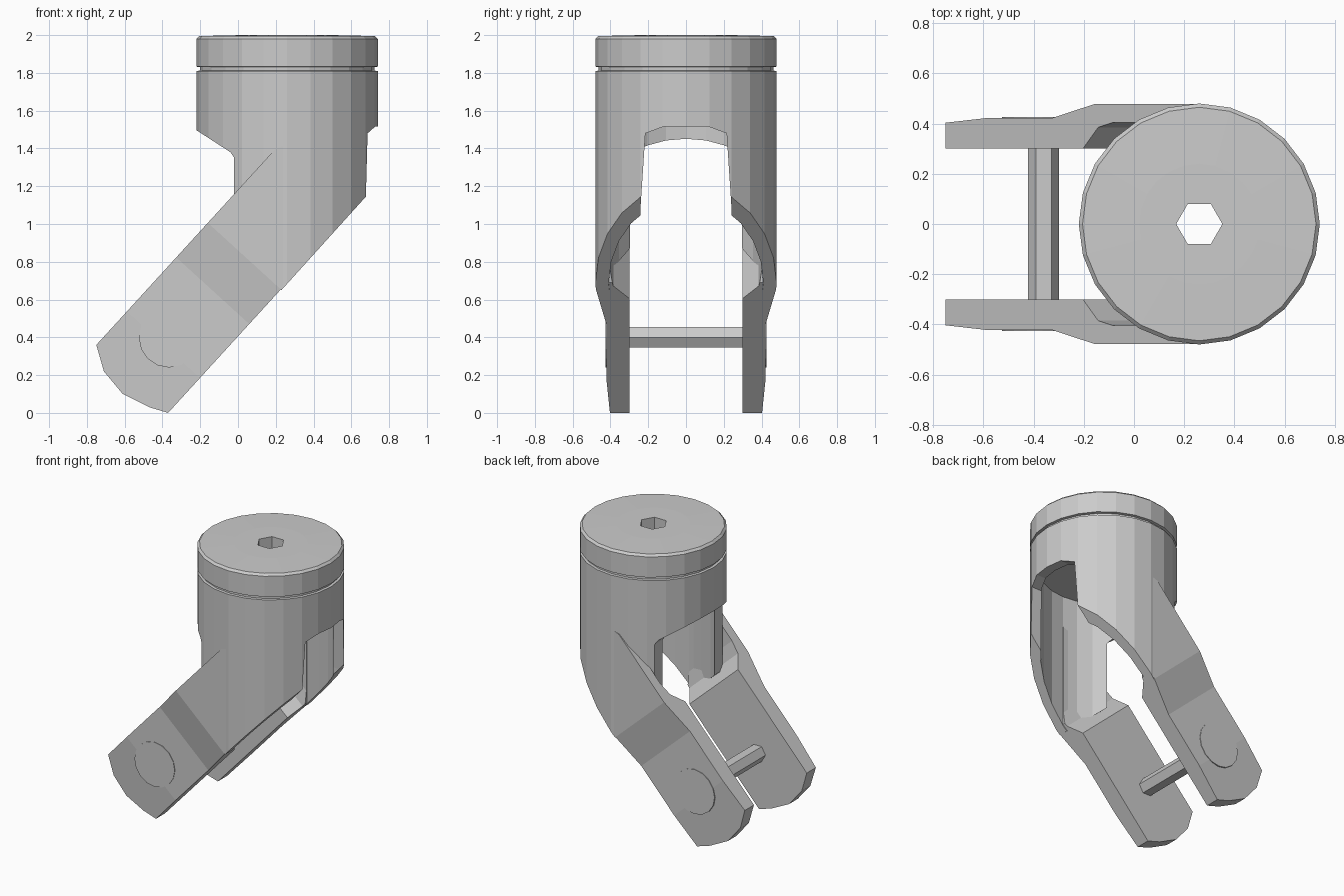
import bpy, bmesh, math
from mathutils import Vector

if "Cube" in bpy.data.objects:
    bpy.data.objects.remove(bpy.data.objects["Cube"])

CX = 0.26                                   # axis of the round head
U, N = Vector((.674, 0, .739)), Vector((-.739, 0, .674))   # along / across the arm
ORIGIN = Vector((-.37, 0, 0))
Y = Vector((0, 1, 0))


def finish(name, bm):
    bmesh.ops.recalc_face_normals(bm, faces=bm.faces)
    me = bpy.data.meshes.new(name)
    bm.to_mesh(me)
    bm.free()
    ob = bpy.data.objects.new(name, me)
    bpy.context.collection.objects.link(ob)
    return ob


def prism(name, pts, extrude):
    bm = bmesh.new()
    a = [bm.verts.new(p) for p in pts]
    b = [bm.verts.new(Vector(p) + extrude) for p in pts]
    bm.faces.new(a)
    bm.faces.new(b)
    n = len(a)
    for i in range(n):
        j = (i + 1) % n
        bm.faces.new((a[i], a[j], b[j], b[i]))
    return finish(name, bm)


def side_prism(name, pts):
    return prism(name, [(x, -.7, z) for x, z in pts], Y * 1.4)


def turned(name, profile, sides):
    """Solid of revolution about the head axis, with flat ends."""
    bm = bmesh.new()
    rings = []
    for r, z in profile:
        rings.append([bm.verts.new((CX + r * math.cos(math.tau * i / sides),
                                    r * math.sin(math.tau * i / sides), z))
                      for i in range(sides)])
    for a, b in zip(rings, rings[1:]):
        for i in range(sides):
            j = (i + 1) % sides
            bm.faces.new((a[i], a[j], b[j], b[i]))
    bm.faces.new(rings[0])
    bm.faces.new(rings[-1])
    return finish(name, bm)


def boolean(ob, other, op):
    m = ob.modifiers.new(op, 'BOOLEAN')
    m.operation, m.object, m.solver = op, other, 'EXACT'
    bpy.context.view_layer.update()
    deps = bpy.context.evaluated_depsgraph_get()
    me = bpy.data.meshes.new_from_object(ob.evaluated_get(deps))
    ob.modifiers.clear()
    ob.data = me
    bpy.data.objects.remove(other)


def y_cylinder(name, x, z, r, y0, y1, sides):
    pts = [(x + r * math.cos(math.tau * i / sides), y0,
            z + r * math.sin(math.tau * i / sides)) for i in range(sides)]
    return prism(name, pts, Y * (y1 - y0))


# Round head: grooved cylinder trimmed to the side silhouette
body = turned("fork_body", [(.48, .5), (.48, 1.81), (.462, 1.812), (.462, 1.83),
                            (.48, 1.833), (.48, 1.98), (.465, 1.995), (.24, 2.0)], 24)
boolean(body, side_prism("trim", [(-.4, 2.2), (-.4, 1.61), (-.21, 1.49), (-.04, 1.38),
                                  (-.02, 1.35), (-.02, .87), (.23, .65), (.67, 1.137),
                                  (.9, 1.39), (.9, 2.2)]), 'INTERSECT')
# Hollow inside, hexagonal socket in the top
boolean(body, turned("bore", [(.41, .3), (.41, 1.65)], 24), 'DIFFERENCE')
boolean(body, turned("socket", [(.092, 1.5), (.092, 2.2)], 6), 'DIFFERENCE')
# Arched slot on the right-hand side
slot = [(-.25, .3), (.25, .3), (.24, 1.1), (.215, 1.48), (.12, 1.515),
        (-.12, 1.515), (-.215, 1.48), (-.24, 1.1)]
boolean(body, prism("slot", [(CX, y, z) for y, z in slot], Vector((1, 0, 0))), 'DIFFERENCE')

# Arms: stepped thickness along the arm, trimmed to the rounded-end outline
section = [(-.1, .30), (-.1, .395), (.25, .422), (.637, .422), (.885, .477),
           (1.7, .477), (1.7, .405), (1.0, .405), (.91, .385), (.82, .30)]
outline = [(-.37, 0), (-.47, .03), (-.61, .10), (-.71, .22), (-.75, .36),
           (.2, 1.40), (CX, 1.42), (CX, .69)]
for side, label in ((-1, "front"), (1, "back")):
    arm = prism(label + "_arm", [ORIGIN + U * s + Y * side * y - N * .2 for s, y in section],
                N * 1.4)
    boolean(arm, side_prism("arm_trim", outline), 'INTERSECT')
    boolean(body, arm, 'UNION')
    # Flush pin head on the outer face
    y_cylinder(label + "_pin_head", -.365, .40, .16, side * .40, side * .426, 16)

# Axle between the arm ends
y_cylinder("axle", -.36, .40, .062, -.32, .32, 6)
